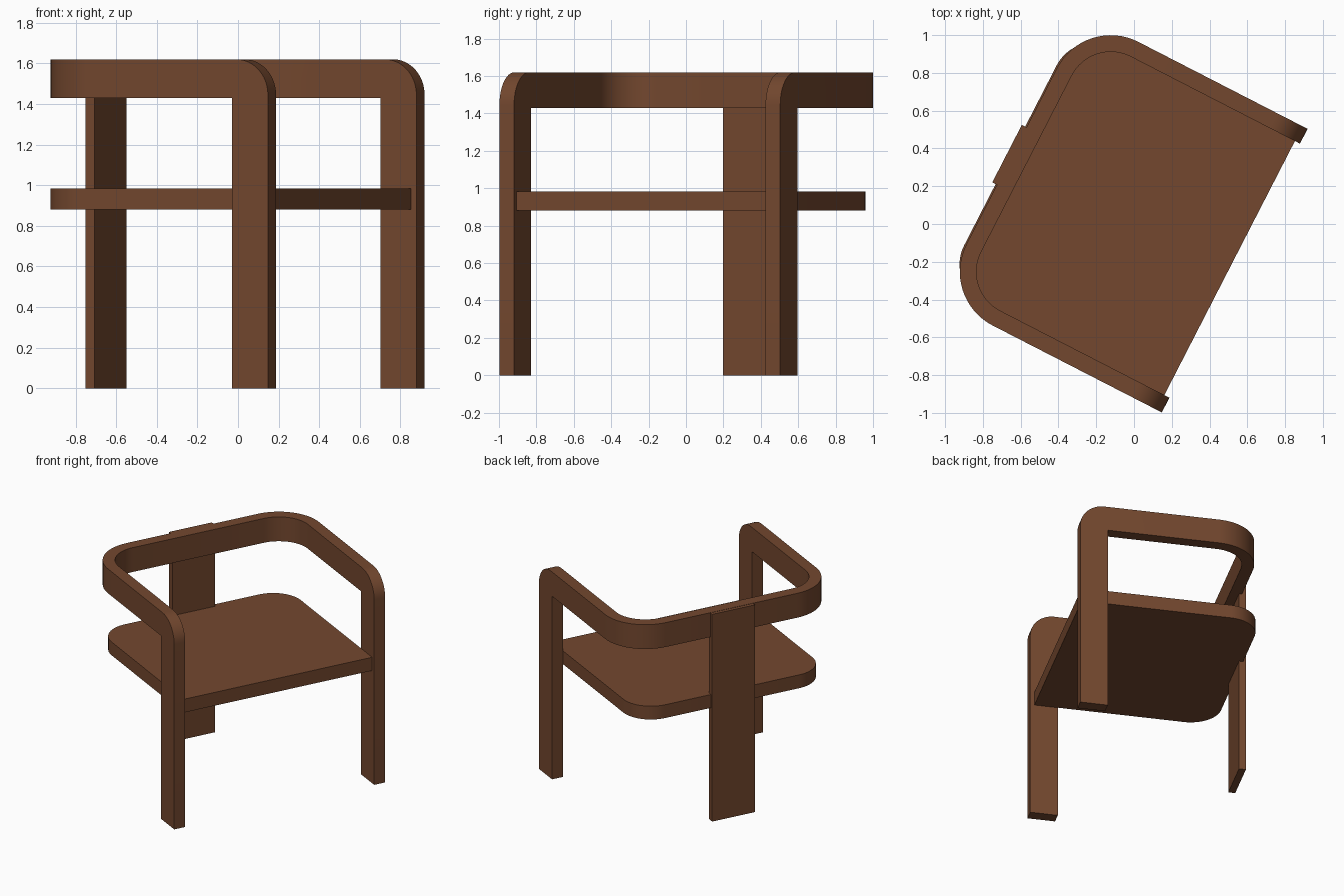
import bpy, bmesh, math
from mathutils import Matrix, Vector

if "Cube" in bpy.data.objects:
    bpy.data.objects.remove(bpy.data.objects["Cube"])

# Local frame: +x is the chair's front, y its width; the whole chair is turned about z
TURN = Matrix.Rotation(math.radians(-27.2), 4, 'Z')
CY = 0.024          # centre line of the chair in local y
HALF = 0.844        # half outer width
THICK = 0.088       # rail / front leg thickness
BACK, FRONT = -0.74, 0.587
R = 0.32            # outer plan radius of the rail
LEG_D = 0.2         # front leg depth
Z0, Z1 = 1.43, 1.62 # rail bottom and top

wood = bpy.data.materials.new("brown wood")
wood.diffuse_color = (0.172, 0.064, 0.028, 1)
wood.use_nodes = True
wood.node_tree.nodes["Principled BSDF"].inputs["Base Color"].default_value = wood.diffuse_color


def arc(cx, cy, r, a0, a1, n=16):
    return [(cx + r * math.cos(math.radians(a0 + (a1 - a0) * i / n)),
             cy + r * math.sin(math.radians(a0 + (a1 - a0) * i / n))) for i in range(n + 1)]


def prism(bm, pts, offset):
    """Extrude a closed 3D outline along an offset."""
    face = bm.faces.new([bm.verts.new(p) for p in pts])
    ret = bmesh.ops.extrude_face_region(bm, geom=[face], use_keep_orig=True)
    vs = [g for g in ret["geom"] if isinstance(g, bmesh.types.BMVert)]
    bmesh.ops.translate(bm, verts=vs, vec=Vector(offset))


def finish(bm, name):
    bmesh.ops.remove_doubles(bm, verts=bm.verts, dist=1e-4)
    bmesh.ops.recalc_face_normals(bm, faces=bm.faces)
    bm.transform(TURN)
    me = bpy.data.meshes.new(name)
    bm.to_mesh(me)
    bm.free()
    me.materials.append(wood)
    me.polygons.foreach_set("use_smooth", [True] * len(me.polygons))
    me.set_sharp_from_angle(angle=math.radians(30))
    ob = bpy.data.objects.new(name, me)
    bpy.context.collection.objects.link(ob)


# Bent rail with both arms running down into the front legs
bm = bmesh.new()
join = BACK + R
side = HALF - R
ri = R - THICK
outer = arc(join, CY + side, R, 90, 180) + arc(join, CY - side, R, 180, 270)
inner = arc(join, CY - side, ri, 270, 180) + arc(join, CY + side, ri, 180, 90)
prism(bm, [(x, y, Z0) for x, y in outer + inner], (0, 0, Z1 - Z0))
rc = 0.175
profile = [(join, Z0), (join, Z1)] + arc(FRONT - rc, Z1 - rc, rc, 90, 0, 12) + [
    (FRONT, 0), (FRONT - LEG_D, 0), (FRONT - LEG_D, Z0)]
for y in (CY - HALF, CY + HALF - THICK):
    prism(bm, [(x, y, z) for x, z in profile], (0, THICK, 0))
# remove the hidden faces where arms meet the back bend
hidden = [f for f in bm.faces if all(abs(v.co.x - join) < 1e-4 for v in f.verts)]
bmesh.ops.delete(bm, geom=hidden, context='FACES')
finish(bm, "arm_rail_and_front_legs")

# Seat panel with rounded rear corners
bm = bmesh.new()
w, r, sb, sf = HALF - THICK, 0.22, -0.748, 0.557
plan = [(sf, CY + w)] + arc(sb + r, CY + w - r, r, 90, 180) + \
    arc(sb + r, CY - w + r, r, 180, 270) + [(sf, CY - w)]
prism(bm, [(x, y, 0.88) for x, y in plan], (0, 0, 0.104))
finish(bm, "seat")

# Wide flat back leg
bm = bmesh.new()
lw = 0.171
prism(bm, [(-0.768, CY - lw, 0), (-0.718, CY - lw, 0), (-0.718, CY + lw, 0), (-0.768, CY + lw, 0)],
      (0, 0, Z1 - 0.002))
finish(bm, "back_leg")
